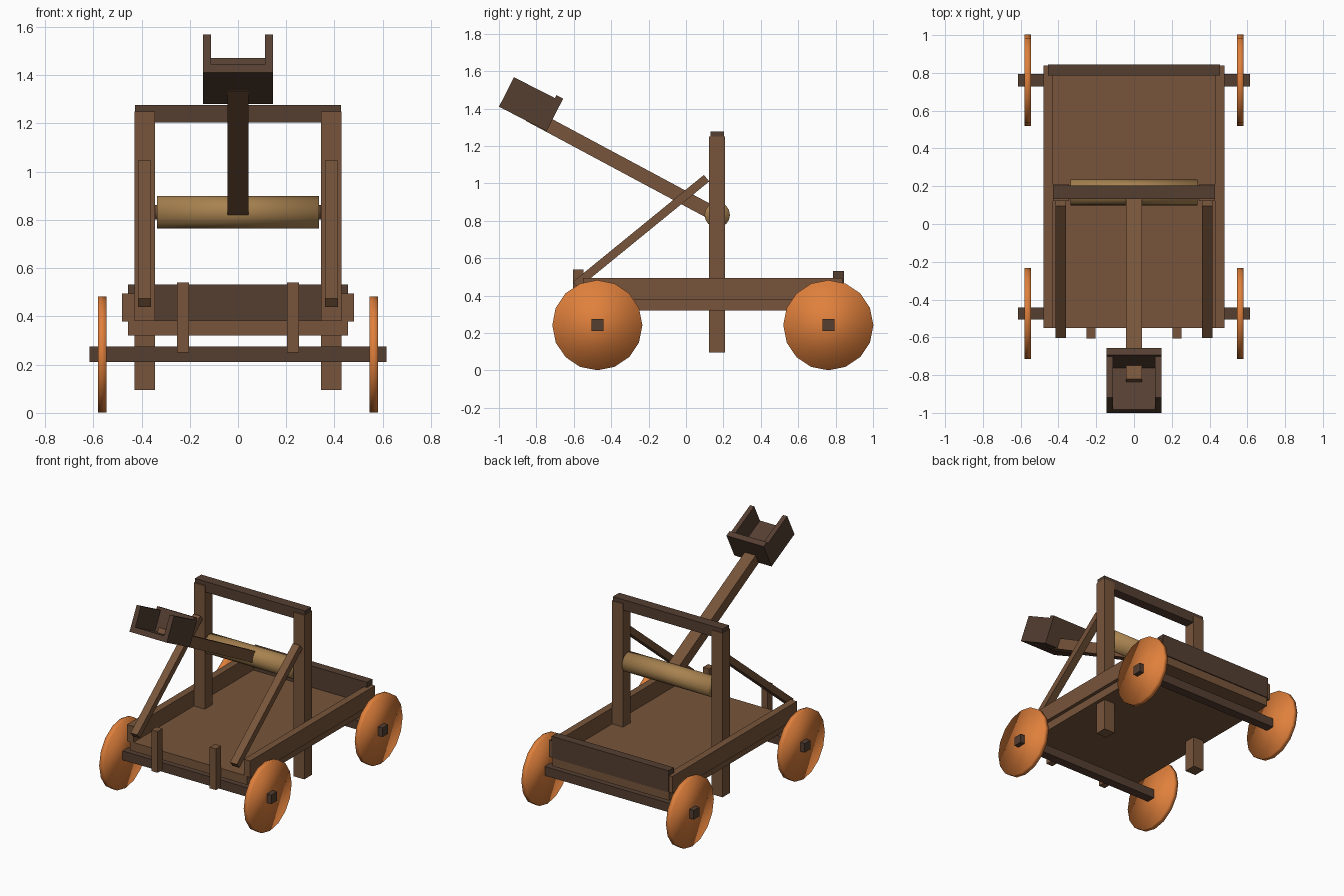
import bpy
from math import atan2, hypot, pi
from mathutils import Matrix

cube = bpy.data.objects.get("Cube")
if cube:
    bpy.data.objects.remove(cube, do_unlink=True)


def material(name, rgb):
    m = bpy.data.materials.new(name)
    m.use_nodes = True
    color = (*rgb, 1)
    m.diffuse_color = color
    bsdf = next(n for n in m.node_tree.nodes if n.type == "BSDF_PRINCIPLED")
    bsdf.inputs["Base Color"].default_value = color
    return m


WOOD = material("brown_wood", (0.185, 0.09, 0.043))
DARK = material("dark_wood", (0.09, 0.049, 0.031))
ORANGE = material("orange_wheel_wood", (0.745, 0.216, 0.045))
TAN = material("tan_roller_wood", (0.39, 0.223, 0.08))


def box(name, mat, x, y, z):
    """Axis-aligned box from (min, max) ranges."""
    bpy.ops.mesh.primitive_cube_add(size=1)
    ob = bpy.context.object
    ob.name = name
    mid = Matrix.Translation([(a + b) / 2 for a, b in (x, y, z)])
    ob.data.transform(mid @ Matrix.Diagonal([b - a for a, b in (x, y, z)] + [1]))
    ob.data.materials.append(mat)
    return ob


def beam(name, mat, x, start, end, width, depth):
    """Square timber running between two (y, z) points."""
    dy, dz = end[0] - start[0], end[1] - start[1]
    ob = box(name, mat, (-width / 2, width / 2), (0, hypot(dy, dz)), (-depth / 2, depth / 2))
    ob.location = (x, *start)
    ob.rotation_euler.x = atan2(dz, dy)
    return ob


def drum(name, mat, loc, radius, length, sides=16):
    """Smooth cylinder lying along x."""
    bpy.ops.mesh.primitive_cylinder_add(vertices=sides, radius=radius, depth=length,
                                        location=loc, rotation=(0, pi / 2, 0))
    ob = bpy.context.object
    ob.name = name
    ob.data.materials.append(mat)
    bpy.ops.object.shade_smooth()
    return ob


# Cart bed
box("floor", WOOD, (-0.455, 0.455), (-0.55, 0.838), (0.32, 0.382))
box("back_board", DARK, (-0.455, 0.455), (0.785, 0.845), (0.38, 0.532))

# Paired timbers
for side, s in (("left", 1), ("right", -1)):
    def span(a, b):
        return sorted((s * a, s * b))
    box(side + "_rail", WOOD, span(0.43, 0.48), (-0.55, 0.838), (0.378, 0.495))
    box(side + "_post", WOOD, span(0.345, 0.43), (0.123, 0.208), (0.095, 1.25))
    box(side + "_stake", WOOD, span(0.203, 0.252), (-0.605, -0.548), (0.25, 0.54))
    beam(side + "_brace", WOOD, s * 0.388, (-0.59, 0.457), (0.11, 1.028), 0.054, 0.045)

# Axles and wheels
for end, y in (("front", -0.474), ("back", 0.761)):
    box(end + "_axle", DARK, (-0.615, 0.615), (y - 0.032, y + 0.032), (0.211, 0.275))
    for side, s in (("left", 1), ("right", -1)):
        drum(f"{end}_{side}_wheel", ORANGE, (s * 0.563, y, 0.242), 0.241, 0.036)

# Upright frame and roller
box("top_beam", DARK, (-0.428, 0.428), (0.132, 0.203), (1.203, 1.277))
drum("roller", TAN, (0, 0.167, 0.832), 0.068, 0.67)
drum("roller_pin", WOOD, (0, 0.167, 0.832), 0.03, 0.72)

# Throwing arm, poking through the bucket floor
beam("throwing_arm", WOOD, 0, (0.125, 0.851), (-0.838, 1.367), 0.085, 0.075)

# Bucket, open at its far end, tilted with the arm
bucket = [box("bucket_floor", DARK, (-0.145, 0.145), (0, 0.286), (0, 0.038)),
          box("bucket_back", DARK, (-0.145, 0.145), (0.246, 0.286), (0, 0.195))]
for side, a, b in (("left", 0.112, 0.145), ("right", -0.145, -0.112)):
    bucket.append(box("bucket_" + side + "_wall", DARK, (a, b), (0, 0.27), (0, 0.177)))
for ob in bucket:
    ob.location = (0, -1.0, 1.41)
    ob.rotation_euler.x = atan2(-0.13, 0.255)
